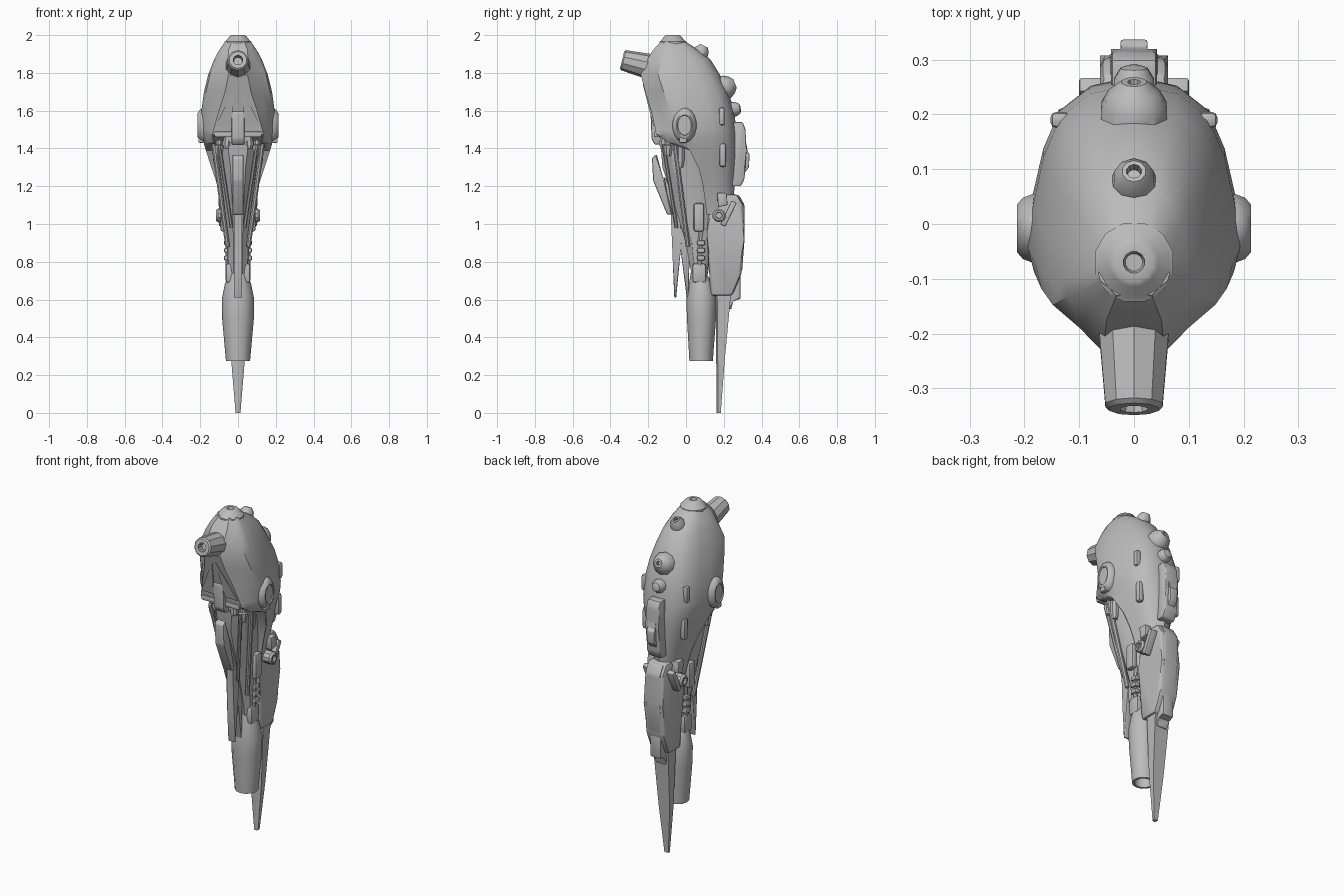
import bpy, bmesh, math
from mathutils import Vector, Matrix

if "Cube" in bpy.data.objects:
    bpy.data.objects.remove(bpy.data.objects["Cube"])

grey = bpy.data.materials.new("hull_grey")
grey.use_nodes = True
grey.diffuse_color = (0.5, 0.5, 0.5, 1)
grey.node_tree.nodes["Principled BSDF"].inputs["Base Color"].default_value = (0.5, 0.5, 0.5, 1)
parts = []


def finish(name, bm, bevel=0):
    if bevel:
        bmesh.ops.bevel(bm, geom=bm.edges[:], offset=bevel, segments=2, profile=0.5, affect='EDGES')
    bmesh.ops.recalc_face_normals(bm, faces=bm.faces[:])
    mesh = bpy.data.meshes.new(name)
    bm.to_mesh(mesh)
    bm.free()
    mesh.materials.append(grey)
    ob = bpy.data.objects.new(name, mesh)
    bpy.context.scene.collection.objects.link(ob)
    parts.append(ob)
    return ob


def skin(name, rings):
    """Bridge equal rings of points and cap both ends."""
    bm = bmesh.new()
    loops = [[bm.verts.new(p) for p in ring] for ring in rings]
    n = len(loops[0])
    for a, b in zip(loops, loops[1:]):
        for i in range(n):
            j = (i + 1) % n
            bm.faces.new((a[i], a[j], b[j], b[i]))
    bm.faces.new(loops[0])
    bm.faces.new(loops[-1])
    return finish(name, bm)


def lathe(name, origin, axis, profile, n=12, stretch=1):
    """Revolve (distance, radius) pairs about an axis; stretch scales height."""
    rot = Vector(axis).to_track_quat('Z', 'Y').to_matrix()
    rings = []
    for d, r in profile:
        ring = []
        for k in range(n):
            a = math.tau * (k + 0.5) / n
            p = rot @ Vector((r * math.cos(a), r * math.sin(a), d))
            p.z *= stretch
            ring.append(p + Vector(origin))
        rings.append(ring)
    return skin(name, rings)


def rod(name, a, b, r, n=8):
    a, b = Vector(a), Vector(b)
    return lathe(name, a, b - a, [(0, r), ((b - a).length, r)], n)


def prism(name, profile, half, x=0, bevel=0.008):
    """Extrude a (y, z) side profile across x."""
    bm = bmesh.new()
    left = [bm.verts.new((x - half, y, z)) for y, z in profile]
    right = [bm.verts.new((x + half, y, z)) for y, z in profile]
    bm.faces.new(left)
    bm.faces.new(right)
    for i in range(len(left)):
        j = (i + 1) % len(left)
        bm.faces.new((left[i], left[j], right[j], right[i]))
    return finish(name, bm, bevel)


def block(name, loc, size, bevel=0.01, tilt=0):
    bm = bmesh.new()
    bmesh.ops.create_cube(bm, size=1)
    bmesh.ops.scale(bm, vec=size, verts=bm.verts)
    ob = finish(name, bm, bevel)
    ob.data.transform(Matrix.Translation(loc) @ Matrix.Rotation(tilt, 4, 'X'))
    return ob


def hull_ring(z, front, back, width, flat, cut):
    half = [(0, 0), (flat, 0), ((flat + .94) / 2, .12), (.94, .22), (1, .32), (.95, .5),
            (.85, .7), (.7, .86), (.42, .96), (0, 1)]
    pts = [(x * width, max(front + t * (back - front), cut)) for x, t in half]
    pts += [(-x, y) for x, y in pts[-2:0:-1]]
    return [(x, y, z) for x, y in pts]


# Main armoured hull, with the lower front cut away
hull = [(1.97, -.13, -.01, .065, .5, -1), (1.92, -.175, .07, .1, .5, -1),
        (1.87, -.205, .13, .127, .42, -1), (1.79, -.24, .18, .158, .32, -1),
        (1.7, -.215, .225, .18, .38, -1), (1.6, -.185, .255, .194, .52, -1),
        (1.5, -.162, .266, .195, .66, -1), (1.475, -.158, .268, .192, .7, -1),
        (1.43, -.155, .27, .182, .7, -.09), (1.39, -.15, .27, .17, .7, .02),
        (1.29, -.14, .266, .138, .7, .07), (1.2, -.12, .258, .108, .7, .09),
        (1.13, -.1, .25, .09, .7, .1), (1.05, -.08, .24, .075, .7, .11)]
skin("main_hull", [hull_ring(*h) for h in hull])

# Inner frame below the hull
frame = [(1.5, -.14, .1, .125, .5, -1), (1.3, -.125, .13, .1, .4, -1), (1.1, -.06, .15, .075, .4, -1),
         (.9, .0, .14, .058, .4, -1), (.7, .035, .11, .05, .5, -1)]
skin("inner_frame", [hull_ring(*f) for f in frame])

# Crown cap, snout and rear sockets
lathe("crown_cap", (0, -.07, 1.94), (0, 0, 1),
      [(0, .074), (.025, .074), (.03, .066), (.055, .045), (.06, .036), (.06, .02), (.04, .016)])
lathe("snout", (0, -.17, 1.828), (0, -.97, .235),
      [(0, .07), (.04, .066), (.165, .055), (.173, .047), (.173, .026), (.14, .022)], 10)
lathe("upper_socket", (0, .075, 1.90), (0, .45, .9),
      [(0, .042), (.025, .038), (.048, .022), (.048, .014), (.03, .012)], 10)
lathe("rear_dome", (0, .185, 1.715), (0, .9, .35),
      [(0, .065), (.035, .062), (.06, .048), (.08, .024), (.08, .012), (.065, .01)], 10)
lathe("rear_knob", (0, .24, 1.605), (0, 1, .15),
      [(0, .04), (.025, .038), (.045, .026), (.05, .012)], 10)

# Rear equipment pack
prism("rear_pack", [(.25, 1.54), (.30, 1.54), (.315, 1.5), (.32, 1.39), (.31, 1.24), (.29, 1.2), (.24, 1.2)], .042)
prism("rear_pack_cover", [(.29, 1.46), (.315, 1.46), (.322, 1.38), (.337, 1.37), (.333, 1.3),
                          (.31, 1.27), (.29, 1.27)], .025, bevel=.005)

# Rear lower pod, spike and exhaust
prism("rear_pod", [(.12, 1.1), (.17, 1.16), (.27, 1.16), (.305, 1.1), (.308, .92), (.295, .74),
                   (.245, .62), (.13, .62), (.11, .95)], .062, bevel=.018)
prism("pod_back_shell", [(.2, 1.06), (.22, 1.15), (.28, 1.155), (.31, 1.1), (.31, .92),
                         (.297, .75), (.22, .75)], .045, bevel=.01)
prism("pod_tail", [(.22, .78), (.29, .76), (.288, .6), (.245, .6), (.24, .545), (.22, .56)], .035)
skin("tail_spike", [[(sx * w, y, z) for sx, y in ((-1, b), (-1, f), (-.5, f - .008), (.5, f - .008),
                                                  (1, f), (1, b))]
                    for z, f, b, w in ((.65, .165, .24, .05), (.28, .168, .205, .036), (0, .17, .184, .013))])


def oval(z, yc, ry, rx, n=12):
    return [(rx * math.cos(math.tau * k / n), yc + ry * math.sin(math.tau * k / n), z) for k in range(n)]


skin("exhaust_tube", [oval(.74, .065, .04, .05), oval(.68, .08, .065, .07), oval(.6, .082, .08, .086),
                      oval(.5, .082, .077, .084), oval(.275, .08, .062, .064),
                      oval(.275, .08, .048, .05), oval(.36, .08, .05, .052)])

# Front spine bars and hanging blades
prism("spine_bar", [(-.17, 1.615), (-.188, 1.59), (-.182, 1.45), (-.165, 1.42), (-.13, 1.42), (-.13, 1.6)], .034)
prism("spine_shield", [(-.155, 1.37), (-.18, 1.35), (-.174, 1.23), (-.1, 1.05), (-.07, 1.05), (-.12, 1.24)], .03)
prism("front_blade", [(-.12, 1.25), (-.075, 1.05), (-.07, .8), (-.062, .61), (-.052, .61),
                      (-.025, .89), (-.03, 1.2)], .022, bevel=.005)
prism("inner_blade", [(-.06, 1.2), (-.04, .95), (.004, .61), (.014, .61), (.02, .9), (.03, 1.2)], .016, bevel=.004)
block("front_lip", (0, -.15, 1.475), (.25, .035, .03), .006)

# Mirrored side equipment
for side, s in (("left", 1), ("right", -1)):
    lathe(side + "_side_disc", (s * .14, -.008, 1.523), (s, 0, 0),
          [(0, .064), (.045, .064), (.063, .057), (.074, .044), (.074, .038), (.068, .036)], 16, 1.45)
    block(side + "_disc_latch", (s * .195, -.015, 1.445), (.03, .04, .03), .006)
    block(side + "_upper_flank_pod", (s * .135, .19, 1.57), (.035, .03, .095), .011)
    block(side + "_lower_flank_pod", (s * .124, .195, 1.365), (.035, .036, .125), .013)
    # Raised triangular panel beside the front ridge
    tri = [(.012, 1.74), (.038, 1.52), (.118, 1.52)]
    skin(side + "_front_panel", [[(s * x, -.161 - (z - 1.48) * .25 - d, z) for x, z in tri] for d in (-.006, .003)])
    # Hanging thrusters
    for k, (x, y, z) in enumerate(((.1, -.095, 1.36), (.11, -.03, 1.30), (.06, -.12, 1.40))):
        lathe(f"{side}_thruster_{k}", (s * x, y, 1.48), (0, 0, -1),
              [(0, .018), (.06, .018), (.065, .024), (1.44 - z, .024), (1.48 - z, .016)], 8)
    # Diagonal struts and links
    rod(side + "_long_strut", (s * .13, -.06, 1.43), (s * .055, .01, .88), .013)
    rod(side + "_front_strut", (s * .1, -.12, 1.42), (s * .035, -.05, .98), .01)
    block(side + "_side_cell", (s * .075, .068, 1.035), (.035, .055, .15), .012)
    rod(side + "_piston", (s * .052, .08, .98), (s * .052, .07, .72), .014)
    for z in (.9, .86, .82):
        block(f"{side}_link_{int(z * 100)}", (s * .058, .08, z), (.032, .042, .025), .006)
    block(side + "_stem_collar", (s * .04, .07, .74), (.05, .07, .1), .01)
    # Pod bracket with round port
    lathe(side + "_pod_port", (s * .05, .175, 1.045), (s, 0, 0),
          [(0, .036), (.055, .036), (.066, .028), (.066, .018), (.05, .016)], 10)
    prism(side + "_pod_bracket", [(.165, 1.165), (.215, 1.165), (.22, 1.1), (.17, 1.09)], .022, s * .08, .005)
    block(side + "_pod_arm", (s * .078, .225, 1.055), (.045, .03, .14), .006, -.45)

# Smooth shading that keeps hard edges
bpy.ops.object.select_all(action='DESELECT')
for ob in parts:
    ob.select_set(True)
bpy.context.view_layer.objects.active = parts[0]
bpy.ops.object.shade_smooth_by_angle(angle=math.radians(32))
